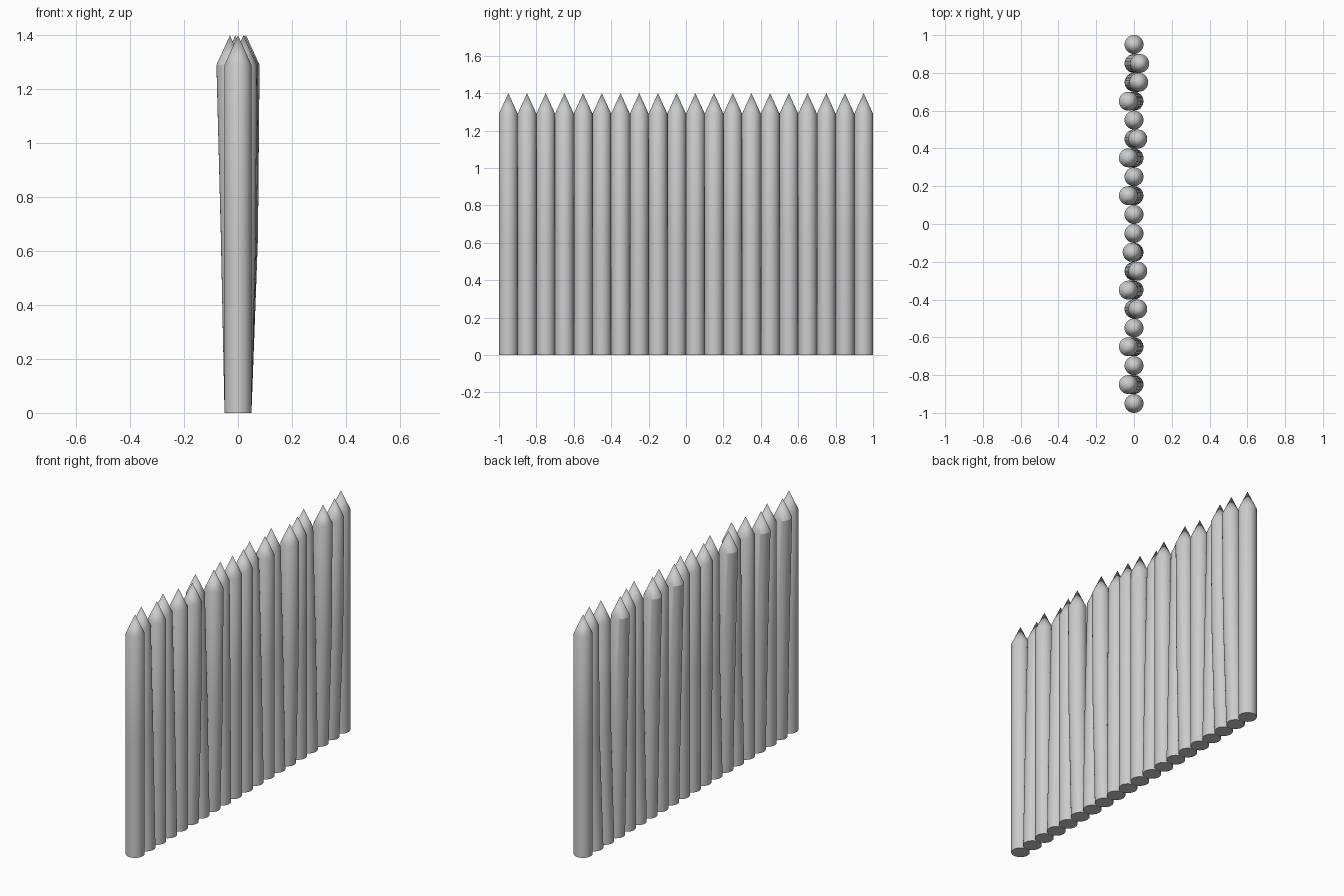
import bpy, bmesh, math

cube = bpy.data.objects.get("Cube")
if cube:
    bpy.data.objects.remove(cube)

GREY = (0.6, 0.6, 0.6, 1)
SIDES, RADIUS, SPACING = 32, 0.05, 0.1
MID, SHOULDER, TIP = 0.65, 1.29, 1.4

wood = bpy.data.materials.new("pale_grey")
wood.use_nodes = True
wood.diffuse_color = GREY
wood.node_tree.nodes["Principled BSDF"].inputs["Base Color"].default_value = GREY

# Sideways lean of each stake's top, in hundredths, from front to back
LEANS = [0, -3, 0, -3, 0, 2, -3, 2, -1, 0, 0, -3, 0, -3, 2, 0, -3, 2.5, 3, 0]


def stake(index, lean):
    """A round post that leans gently and ends in a cone."""
    bm = bmesh.new()
    bend = lean * (0.8 if lean > 0 else 0.45)

    def ring(x, z):
        return [bm.verts.new((x + RADIUS * math.cos(a), RADIUS * math.sin(a), z))
                for a in (math.tau * i / SIDES for i in range(SIDES))]

    rings = [ring(0, 0), ring(bend, MID), ring(lean, SHOULDER)]
    tip = bm.verts.new((lean, 0, TIP))
    bm.faces.new(rings[0][::-1])
    for i in range(SIDES):
        j = (i + 1) % SIDES
        for low, high in zip(rings, rings[1:]):
            bm.faces.new((low[i], low[j], high[j], high[i]))
        bm.faces.new((rings[-1][i], rings[-1][j], tip))

    name = f"stake_{index + 1}"
    mesh = bpy.data.meshes.new(name)
    bm.to_mesh(mesh)
    bm.free()
    mesh.materials.append(wood)
    obj = bpy.data.objects.new(name, mesh)
    obj.location.y = (index - (len(LEANS) - 1) / 2) * SPACING
    bpy.context.collection.objects.link(obj)
    return obj


# Row of stakes forming the palisade wall
bpy.ops.object.select_all(action="DESELECT")
for index, lean in enumerate(LEANS):
    obj = stake(index, lean / 100)
    obj.select_set(True)
    bpy.context.view_layer.objects.active = obj
bpy.ops.object.shade_smooth_by_angle(angle=math.radians(25))
